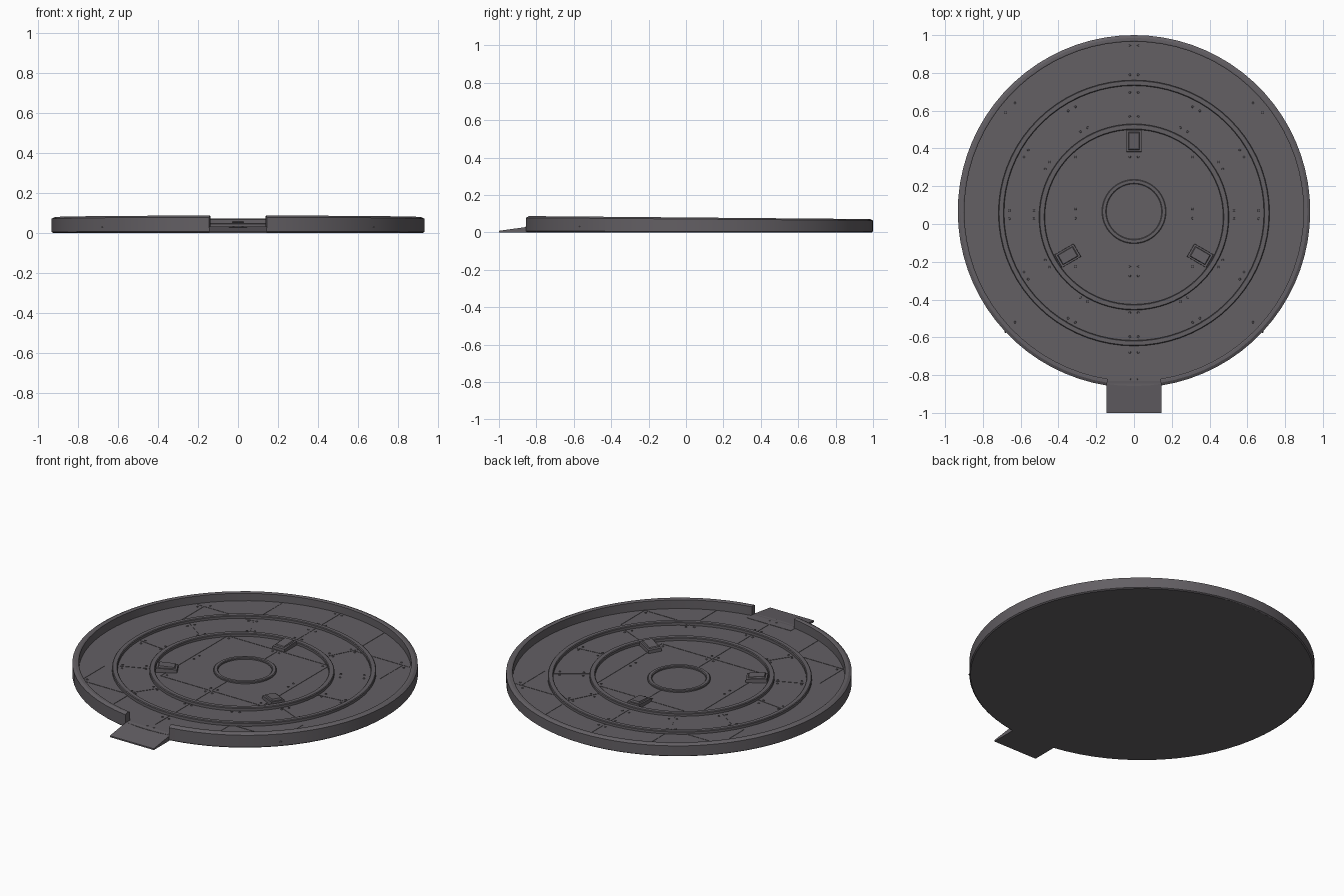
import bpy, bmesh, math
from mathutils import Vector, Matrix

if "Cube" in bpy.data.objects:
    bpy.data.objects.remove(bpy.data.objects["Cube"])

metal = bpy.data.materials.new("dark_grey_metal")
metal.use_nodes = True
COLOUR = (0.125, 0.115, 0.127, 1)
metal.diffuse_color = COLOUR
metal.node_tree.nodes["Principled BSDF"].inputs["Base Color"].default_value = COLOUR

CY = 0.067      # centre of the platform
FLOOR = 0.03    # deck height
GAP = 0.155     # half angle of the rim opening


def finish(name, bm, smooth=True):
    # the whole platform thins slightly toward the back
    for v in bm.verts:
        v.co.z *= 1 - 0.1 * (v.co.y + 0.87)
    bmesh.ops.recalc_face_normals(bm, faces=bm.faces)
    mesh = bpy.data.meshes.new(name)
    bm.to_mesh(mesh)
    bm.free()
    mesh.materials.append(metal)
    obj = bpy.data.objects.new(name, mesh)
    bpy.context.collection.objects.link(obj)
    if smooth:
        bpy.ops.object.select_all(action='DESELECT')
        obj.select_set(True)
        bpy.context.view_layer.objects.active = obj
        bpy.ops.object.shade_smooth_by_angle(angle=math.radians(25))
    return obj


def ring(name, profile, cy=CY, squash=1.0, gap=0.0, steps=72):
    """Sweep a closed (radius, z) profile round, leaving a gap at the front."""
    bm = bmesh.new()
    loops = []
    for i in range(steps + (1 if gap else 0)):
        a = -math.pi / 2 + gap + (2 * math.pi - 2 * gap) * i / steps
        loops.append([bm.verts.new((r * math.cos(a), cy + squash * r * math.sin(a), z))
                      for r, z in profile])
    n = len(profile)
    for i in range(steps):
        p, q = loops[i], loops[(i + 1) % len(loops)]
        for k in range(n):
            bm.faces.new((p[k], p[(k + 1) % n], q[(k + 1) % n], q[k]))
    if gap:
        bm.faces.new(loops[0])
        bm.faces.new(loops[-1])
    return finish(name, bm)


def ridge(name, inner, outer, height, cy, squash=1.0):
    b = 0.004
    return ring(name, [(inner, FLOOR - 0.01), (inner, height - b), (inner + b, height),
                       (outer - b, height), (outer, height - b), (outer, FLOOR - 0.01)], cy, squash)


# Deck disc
bm = bmesh.new()
bmesh.ops.create_cone(bm, cap_ends=True, segments=72, radius1=0.925, radius2=0.925, depth=FLOOR,
                      matrix=Matrix.Translation((0, CY, FLOOR / 2)))
finish("deck", bm)

# Outer rim with the entrance gap, and the raised rings
ring("outer_rim", [(0.898, 0.005), (0.898, 0.083), (0.904, 0.087), (0.918, 0.087),
                   (0.933, 0.078), (0.933, 0.006), (0.926, 0.0)], gap=GAP)
ridge("large_ring", 0.688, 0.718, 0.05, 0.058, 0.98)
ridge("middle_ring", 0.472, 0.503, 0.05, 0.037, 0.98)
ridge("centre_ring", 0.146, 0.17, 0.042, 0.066)

# Entrance ramp
bm = bmesh.new()
side = [(-1.0, 0), (-1.0, 0.008), (-0.83, 0.032), (-0.78, 0.032), (-0.78, 0)]
walls = [[bm.verts.new((x, y, z)) for y, z in side] for x in (-0.145, 0.145)]
for w in walls:
    bm.faces.new(w)
for k in range(len(side)):
    j = (k + 1) % len(side)
    bm.faces.new((walls[0][k], walls[0][j], walls[1][j], walls[1][k]))
finish("entrance_ramp", bm, False)

# Three clamp blocks, each a tapered box with a raised lid
for n, label in enumerate(("back", "right", "left")):
    a = math.pi / 2 + n * 2 * math.pi / 3
    spot = Matrix.Translation((0, 0.035, 0)) @ Matrix.Rotation(a, 4, 'Z') @ Matrix.Translation((0.405, 0, 0))
    bm = bmesh.new()
    for length, width, low, high, taper in ((0.118, 0.08, 0.02, 0.058, 0.97), (0.095, 0.06, 0.055, 0.068, 0.9)):
        box = bmesh.ops.create_cube(bm, size=1)["verts"]
        for v in box:
            t = taper if v.co.z > 0 else 1
            top = high - (0.008 if v.co.x < 0 else 0)
            v.co = spot @ Vector((v.co.x * length * t, v.co.y * width * t, top if v.co.z > 0 else low))
    finish(label + "_clamp_block", bm, False)

# Panel seams: fine strips on the deck
bm = bmesh.new()


def strip(a, b):
    a, b = Vector(a), Vector(b)
    d = b - a
    mid = (a + b) / 2
    m = (Matrix.Translation((mid.x, mid.y, FLOOR + 0.0005))
         @ Matrix.Rotation(math.atan2(d.y, d.x), 4, 'Z') @ Matrix.Diagonal((d.length, 0.005, 0.003, 1)))
    bmesh.ops.create_cube(bm, size=1, matrix=m)


def polar(r, a, cy):
    return Vector((r * math.cos(a), cy + 0.98 * r * math.sin(a)))


for s in (-1, 1):
    strip((s * 0.335, -0.25), (s * 0.335, 0.38))
    strip((s * 0.335, 0.68), (s * 0.335, 0.9))
    strip((s * 0.335, -0.76), (s * 0.335, -0.56))
    for y in (0.615, -0.545):
        strip((s * 0.335, y), (s * 0.7, y))
        strip((s * 0.655, y), (s * 0.655, y - math.copysign(0.22, y)))
for y in (0.38, -0.25):
    strip((-0.335, y), (0.335, y))
strip((0, 0.23), (0, 0.37))
strip((0, -0.42), (0, -0.1))
strip((0, 0.75), (0, 0.96))
strip((0, -0.8), (0, -0.64))
for i in range(12):
    a = i * math.pi / 6
    strip(polar(0.5, a, 0.037), polar(0.69, a, 0.058))
finish("panel_seams", bm, False)

# Rivets in pairs beside the seams
bm = bmesh.new()


def rivet(p):
    bmesh.ops.create_cone(bm, cap_ends=True, segments=8, radius1=0.007, radius2=0.005, depth=0.006,
                          matrix=Matrix.Translation((p[0], p[1], FLOOR + 0.001)))


for i in range(12):
    for r in (0.53, 0.66):
        for offset in (-0.022, 0.022):
            rivet(polar(r, i * math.pi / 6 + offset / r, 0.05))
for s in (-1, 1):
    for y in (0.615, -0.545):
        for dx, dy in ((0.63, 0.025), (0.68, -0.025), (0.36, 0.025)):
            rivet((s * dx, y + dy))
    for y in (0.355, 0.08, 0.03, -0.225):
        rivet((s * 0.31, y))
    for y in (0.945, 0.79, -0.68, -0.82, -0.225, -0.275, 0.355):
        rivet((s * 0.022, y))
finish("rivets", bm, False)
